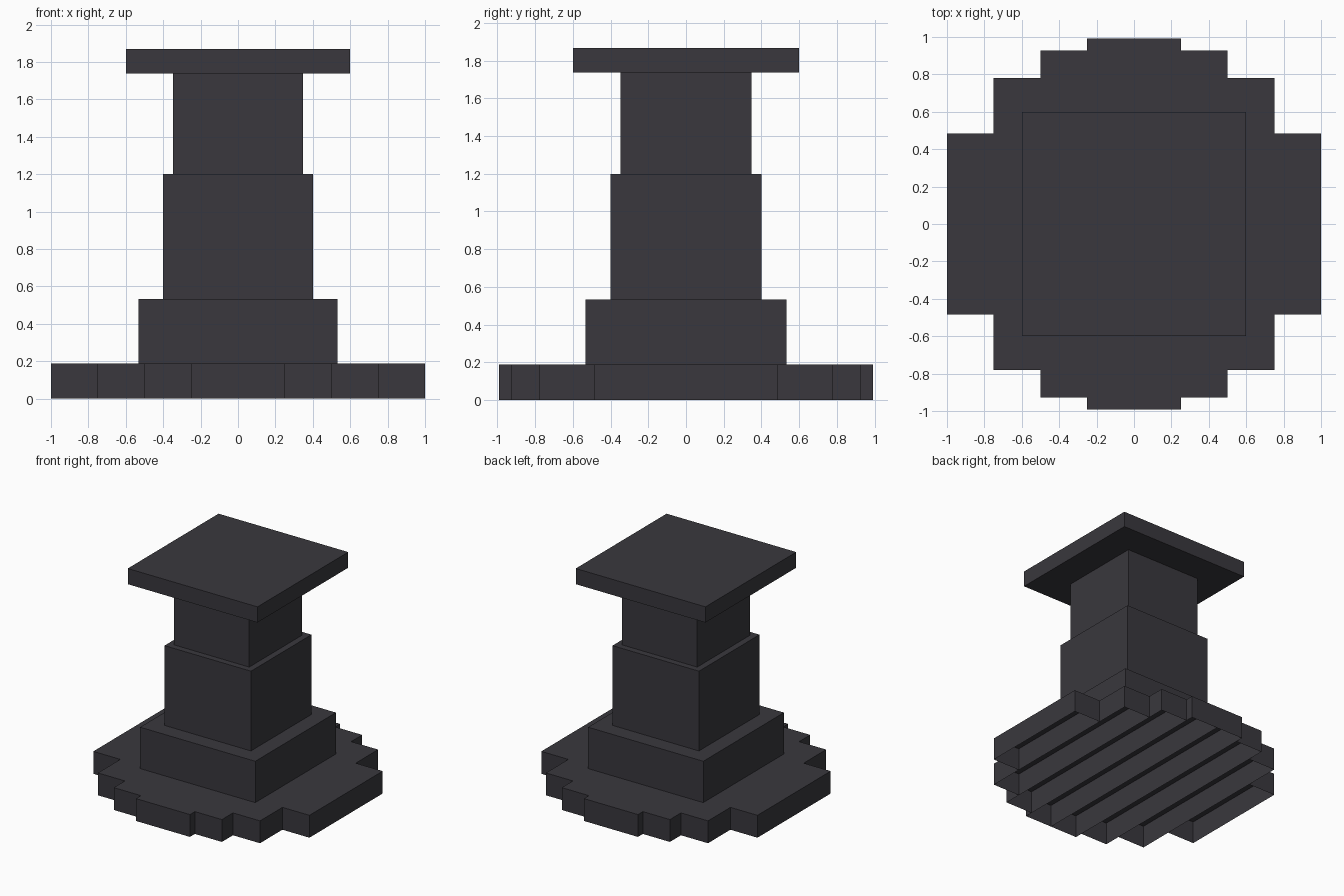
import bpy, bmesh, math

cube = bpy.data.objects.get("Cube")
if cube:
    bpy.data.objects.remove(cube, do_unlink=True)

# Single dark stone colour
stone = bpy.data.materials.new("dark_stone")
stone.use_nodes = True
stone.diffuse_color = (0.041, 0.039, 0.047, 1)
stone.node_tree.nodes["Principled BSDF"].inputs["Base Color"].default_value = stone.diffuse_color


def add_box(bm, x0, x1, half_y, z0, z1, open_bottom=False):
    """Add a box centred on y = 0, optionally hollow from below."""
    verts = bmesh.ops.create_cube(bm, size=1)["verts"]
    for v in verts:
        v.co = (x1 if v.co.x > 0 else x0,
                math.copysign(half_y, v.co.y),
                z1 if v.co.z > 0 else z0)
    if open_bottom:
        bm.normal_update()
        under = [f for f in bm.faces if f.normal.z < -0.5]
        bmesh.ops.delete(bm, geom=under, context="FACES_ONLY")


def finish(name, bm):
    mesh = bpy.data.meshes.new(name)
    bm.to_mesh(mesh)
    bm.free()
    mesh.materials.append(stone)
    bpy.context.collection.objects.link(bpy.data.objects.new(name, mesh))


# Stepped round foot: hollow strips whose lengths follow a circle
BASE_TOP, STRIPS = 0.187, 8
width = 2 / STRIPS
bm = bmesh.new()
for i in range(STRIPS):
    x0 = -1 + i * width
    middle = x0 + width / 2
    add_box(bm, x0, x0 + width, math.sqrt(1 - middle ** 2), 0, BASE_TOP, True)
finish("stepped_foot", bm)

# Square tiers stacked on the foot: name, half width, top height
tiers = [
    ("plinth", 0.533, 0.533),
    ("lower_column", 0.4, 1.2),
    ("upper_column", 0.347, 1.737),
    ("top_slab", 0.6, 1.868),
]
bottom = BASE_TOP
for name, half, top in tiers:
    bm = bmesh.new()
    add_box(bm, -half, half, half, bottom, top)
    finish(name, bm)
    bottom = top
